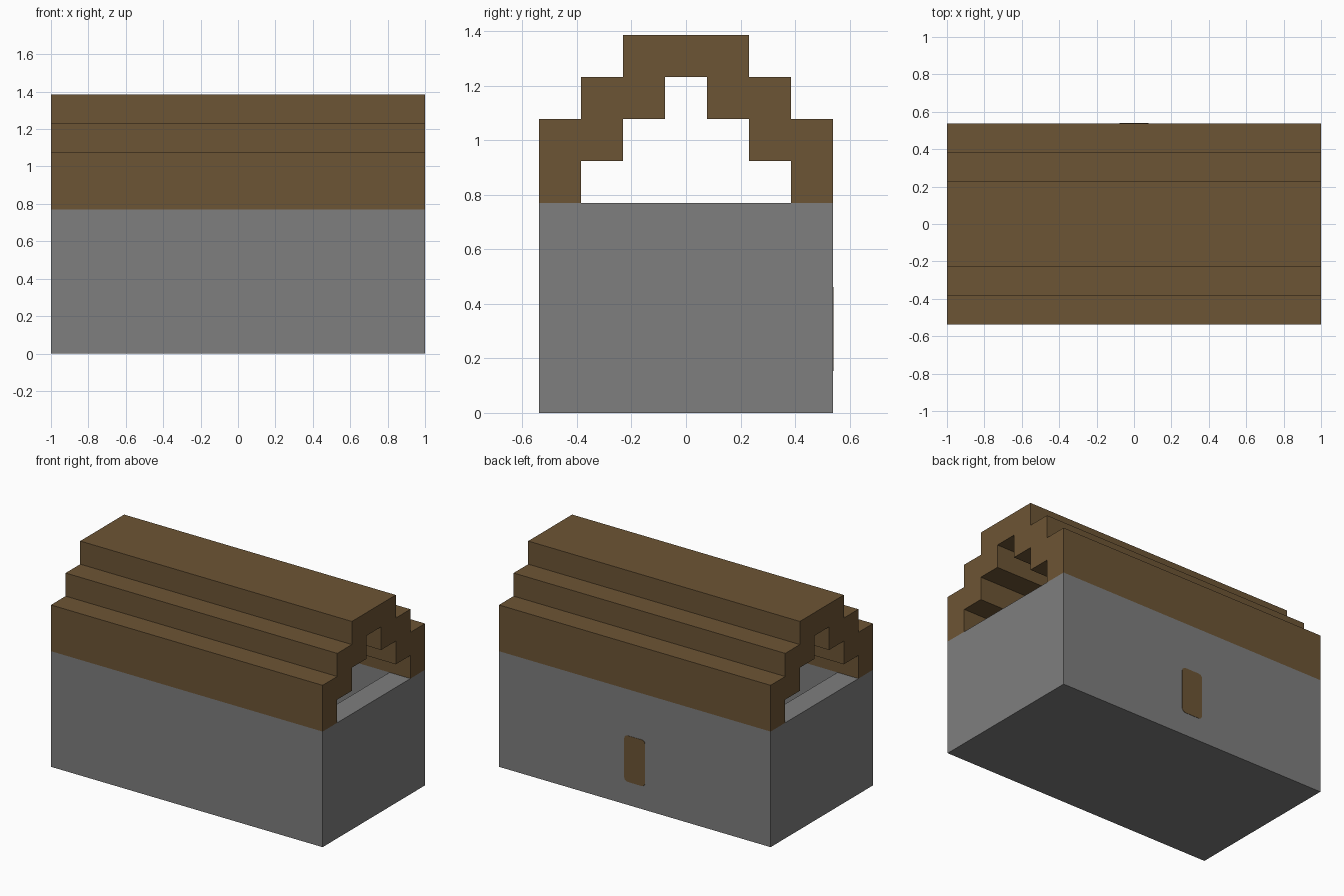
import bpy
import bmesh
from mathutils import Vector

if "Cube" in bpy.data.objects:
    bpy.data.objects.remove(bpy.data.objects["Cube"], do_unlink=True)

U = 2 / 13                              # one building block
LENGTH, WIDTH, WALL_H = 13 * U, 7 * U, 5 * U


def make_material(name, rgb):
    mat = bpy.data.materials.new(name)
    mat.use_nodes = True
    mat.diffuse_color = (*rgb, 1)
    mat.node_tree.nodes["Principled BSDF"].inputs["Base Color"].default_value = (*rgb, 1)
    return mat


def add_object(name, bm, mat):
    bmesh.ops.recalc_face_normals(bm, faces=bm.faces[:])
    mesh = bpy.data.meshes.new(name)
    bm.to_mesh(mesh)
    bm.free()
    mesh.materials.append(mat)
    obj = bpy.data.objects.new(name, mesh)
    bpy.context.collection.objects.link(obj)
    return obj


def box(size, centre):
    bm = bmesh.new()
    bmesh.ops.create_cube(bm, size=1)
    bmesh.ops.scale(bm, vec=size, verts=bm.verts[:])
    bmesh.ops.translate(bm, vec=centre, verts=bm.verts[:])
    return bm


stone = make_material("stone grey", (0.21, 0.21, 0.21))
wood = make_material("wood brown", (0.152, 0.09, 0.035))

# Stone walls and floor: a box hollowed from the top
bm = box((LENGTH, WIDTH, WALL_H), (0, 0, WALL_H / 2))
top = max(bm.faces, key=lambda f: f.calc_center_median().z)
bmesh.ops.inset_individual(bm, faces=[top], thickness=U, use_even_offset=True)
floor = bmesh.ops.extrude_discrete_faces(bm, faces=[top])["faces"][0]
bmesh.ops.translate(bm, vec=(0, 0, U - WALL_H), verts=floor.verts[:])
add_object("stone_walls", bm, stone)

# Stepped roof: half outline in blocks (y, z), mirrored and extruded along x
outer = [(3.5, 5), (3.5, 7), (2.5, 7), (2.5, 8), (1.5, 8), (1.5, 9)]
inner = [(0.5, 8), (0.5, 7), (1.5, 7), (1.5, 6), (2.5, 6), (2.5, 5)]


def mirrored(points):
    return [(-y, z) for y, z in reversed(points)]


outline = outer + mirrored(outer) + mirrored(inner) + inner
bm = bmesh.new()
end = bm.faces.new([bm.verts.new((-LENGTH / 2, y * U, z * U)) for y, z in outline])
ext = bmesh.ops.extrude_face_region(bm, geom=[end])
moved = [v for v in ext["geom"] if isinstance(v, bmesh.types.BMVert)]
bmesh.ops.translate(bm, vec=Vector((LENGTH, 0, 0)), verts=moved)
add_object("stepped_roof", bm, wood)

# Back door: thin plate with rounded corners
plate = 0.004
bm = box((U, plate, 2 * U), (0, WIDTH / 2, 2 * U))
corners = [e for e in bm.edges
           if abs(e.verts[0].co.y - e.verts[1].co.y) > plate / 2]
bmesh.ops.bevel(bm, geom=corners, offset=0.025, segments=3, profile=0.5, affect="EDGES")
add_object("back_door", bm, wood)
